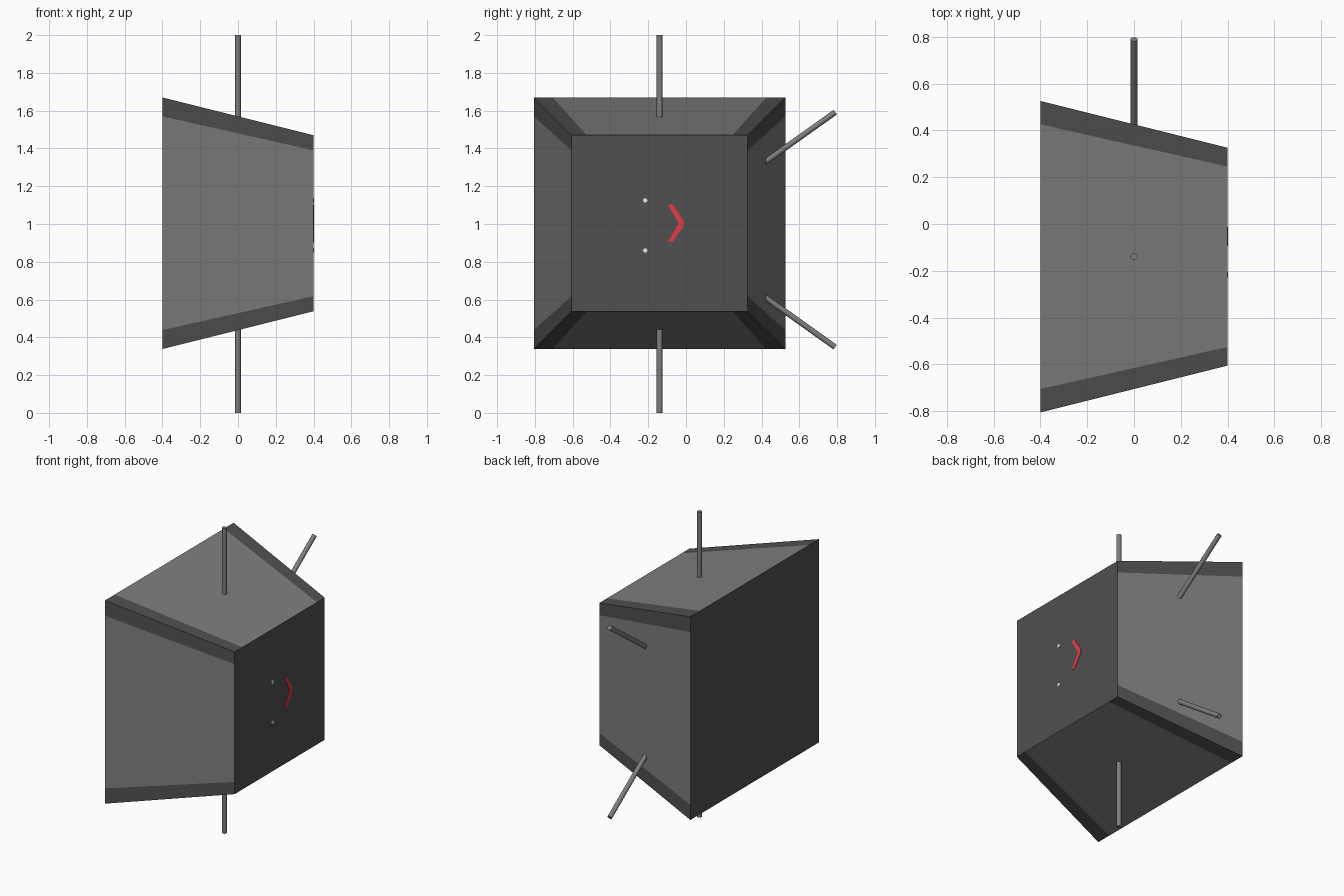
import bpy, bmesh, math
from mathutils import Vector

if "Cube" in bpy.data.objects:
    bpy.data.objects.remove(bpy.data.objects["Cube"])

CY, CZ = -0.14, 1.004          # centre of the body's long axis
FRONT_X = 0.4


def material(name, rgb):
    m = bpy.data.materials.new(name)
    m.diffuse_color = (*rgb, 1)
    m.use_nodes = True
    m.node_tree.nodes["Principled BSDF"].inputs["Base Color"].default_value = m.diffuse_color
    return m


LIGHT = material("light grey", (0.21, 0.21, 0.21))
DARK = material("dark grey", (0.08, 0.08, 0.08))
WHITE = material("white", (0.9, 0.9, 0.9))
RED = material("red", (0.9, 0.05, 0.065))


def finish(name, bm, *mats):
    bmesh.ops.recalc_face_normals(bm, faces=bm.faces)
    me = bpy.data.meshes.new(name)
    bm.to_mesh(me)
    bm.free()
    for m in mats:
        me.materials.append(m)
    ob = bpy.data.objects.new(name, me)
    bpy.context.collection.objects.link(ob)
    return ob


# Tapered body: each side is a light panel between two dark edge bands
def ring(bm, x, half, band):
    verts = []
    for k in range(4):
        a = k * math.pi / 2
        c, s = math.cos(a), math.sin(a)
        for t in (-half, -half + band, half - band):
            verts.append(bm.verts.new((x, CY + t * c + half * s, CZ + t * s - half * c)))
    return verts


bm = bmesh.new()
back = ring(bm, -FRONT_X, 0.666, 0.10)
front = ring(bm, FRONT_X, 0.466, 0.08)
for end in (back, front):
    bm.faces.new(end).material_index = 1
for i in range(12):
    j = (i + 1) % 12
    f = bm.faces.new((back[i], back[j], front[j], front[i]))
    f.material_index = 0 if i % 3 == 1 else 1
finish("body", bm, LIGHT, DARK)


# Thin rods standing out of the sides
def rod(name, start, end, r=0.015):
    a, b = Vector(start), Vector(end)
    d = b - a
    bpy.ops.mesh.primitive_cylinder_add(vertices=16, radius=r, depth=d.length,
                                        location=(a + b) / 2,
                                        rotation=d.to_track_quat('Z', 'Y').to_euler())
    ob = bpy.context.object
    ob.name = name
    ob.data.materials.append(LIGHT)
    bpy.ops.object.shade_smooth_by_angle()


rod("top_rod", (0, CY, 1.55), (0, CY, 2.0))
rod("bottom_rod", (0, CY, 0.45), (0, CY, 0.0))
rod("upper_back_rod", (0, 0.415, 1.325), (0, 0.79, 1.592))
rod("lower_back_rod", (0, 0.415, 0.615), (0, 0.79, 0.348))


# Painted plates on the small end
def plate(name, points, mat, thick=0.004):
    bm = bmesh.new()
    f = bm.faces.new([bm.verts.new((FRONT_X - 0.001, y, z)) for y, z in points])
    out = bmesh.ops.extrude_face_region(bm, geom=[f])
    bmesh.ops.translate(bm, vec=(thick, 0, 0),
                        verts=[v for v in out["geom"] if isinstance(v, bmesh.types.BMVert)])
    finish(name, bm, mat)


for name, z in (("upper_eye", 1.125), ("lower_eye", 0.86)):
    plate(name, [(-0.216 + 0.012 * math.cos(k * math.pi / 4),
                  z + 0.012 * math.sin(k * math.pi / 4)) for k in range(8)], WHITE)

plate("mouth", [(-0.095, 1.10), (-0.071, 1.104), (-0.013, 1.016), (-0.013, 0.99),
                (-0.071, 0.903), (-0.095, 0.907), (-0.038, 1.003)], RED)
